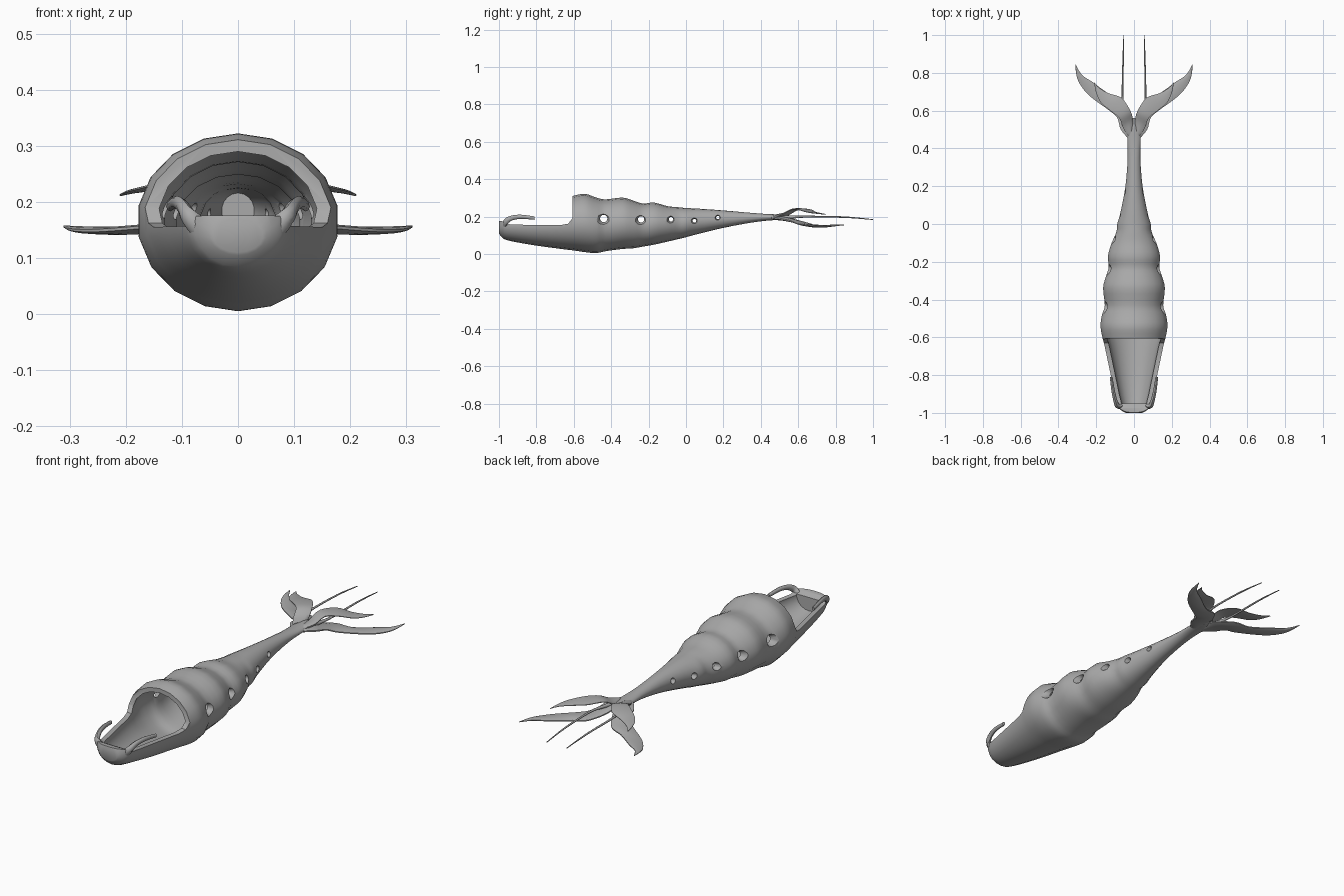
import bpy, bmesh, math
from mathutils import Vector

cube = bpy.data.objects.get("Cube")
if cube:
    bpy.data.objects.remove(cube, do_unlink=True)

grey = bpy.data.materials.new("plain grey")
grey.use_nodes = True
colour = (0.4, 0.4, 0.4, 1)
grey.diffuse_color = colour
grey.node_tree.nodes["Principled BSDF"].inputs["Base Color"].default_value = colour


def loft(name, rings):
    """Skin a list of equal closed rings and cap both ends."""
    bm = bmesh.new()
    rows = [[bm.verts.new(p) for p in ring] for ring in rings]
    count = len(rows[0])
    for a, b in zip(rows, rows[1:]):
        for i in range(count):
            j = (i + 1) % count
            bm.faces.new((a[i], a[j], b[j], b[i]))
    bm.faces.new(rows[0])
    bm.faces.new(rows[-1])
    bmesh.ops.recalc_face_normals(bm, faces=bm.faces[:])
    mesh = bpy.data.meshes.new(name)
    bm.to_mesh(mesh)
    bm.free()
    mesh.materials.append(grey)
    obj = bpy.data.objects.new(name, mesh)
    bpy.context.collection.objects.link(obj)
    return obj


def ellipse(centre, u, v, sides):
    centre, u, v = Vector(centre), Vector(u), Vector(v)
    angles = [math.tau * i / sides for i in range(sides)]
    return [centre + u * math.sin(a) + v * math.cos(a) for a in angles]


def smooth_rows(rows, steps):
    """Pass a Catmull-Rom curve through rows of numbers."""
    out = []
    for i in range(len(rows) - 1):
        p0, p1 = rows[max(i - 1, 0)], rows[i]
        p2, p3 = rows[i + 1], rows[min(i + 2, len(rows) - 1)]
        for s in range(steps):
            t = s / steps
            out.append([b + t / 2 * (c - a + t * (2 * a - 5 * b + 4 * c - d
                        + t * (3 * b - 3 * c + d - a)))
                        for a, b, c, d in zip(p0, p1, p2, p3)])
    return out + [list(rows[-1])]


def hull_ring(y, half_width, bottom, top):
    return ellipse((0, y, (top + bottom) / 2), (half_width, 0, 0),
                   (0, 0, (top - bottom) / 2), 18)


def shade(obj, degrees):
    bpy.ops.object.select_all(action='DESELECT')
    obj.select_set(True)
    bpy.context.view_layer.objects.active = obj
    bpy.ops.object.shade_smooth_by_angle(angle=math.radians(degrees))


# Body profile: y, half width, bottom, top
stations = smooth_rows([
    (-1, .045, .11, .17), (-.985, .07, .09, .21), (-.95, .092, .072, .24),
    (-.8, .125, .045, .265), (-.65, .157, .025, .3), (-.6, .17, .019, .312),
    (-.54, .18, .01, .322), (-.48, .172, .005, .302), (-.43, .157, .015, .292),
    (-.34, .166, .027, .302), (-.28, .152, .031, .285), (-.23, .136, .04, .27),
    (-.17, .14, .05, .275), (-.1, .12, .066, .256), (-.04, .094, .08, .25),
    (0, .09, .09, .246), (.06, .073, .106, .243), (.2, .046, .14, .233),
    (.35, .034, .168, .22), (.45, .036, .18, .213), (.52, .036, .182, .212),
    (.56, .012, .19, .205)], 3)
body = loft("body", [hull_ring(*s) for s in stations])

# Hollow inside
cutters = [loft("cavity", [hull_ring(y, w - .025, b + .024, t - .021)
                           for y, w, b, t in stations if -.965 < y < .16])]

# Open front deck
deck = [(-1.1, .5), (-1.1, .178), (-.975, .175), (-.94, .157), (-.67, .155),
        (-.63, .162), (-.608, .19), (-.602, .5)]
cutters.append(loft("deck_cut", [[(x, y, z) for y, z in deck] for x in (-.4, .4)]))

# Flared side holes
for y, z, r in [(-.44, .19, .02), (-.24, .185, .017), (-.08, .186, .012),
                (.045, .178, .01), (.17, .195, .009)]:
    w = min(stations, key=lambda s: abs(s[0] - y))[1]
    flare = [(-w - .02, 2.3), (-w + .025, 1), (w - .025, 1), (w + .02, 2.3)]
    cutters.append(loft("hole_cut", [ellipse((x, y, z), (0, r * k, 0), (0, 0, r * k), 12)
                                     for x, k in flare]))

for cutter in cutters:
    cutter.hide_render = True
    mod = body.modifiers.new("cut", 'BOOLEAN')
    mod.operation = 'DIFFERENCE'
    mod.solver = 'EXACT'
    mod.object = cutter
graph = bpy.context.evaluated_depsgraph_get()
carved = bpy.data.meshes.new_from_object(body.evaluated_get(graph))
body.modifiers.clear()
body.data = carved
for cutter in cutters:
    bpy.data.objects.remove(cutter, do_unlink=True)
shade(body, 40)


def blade(name, rows, side):
    """Thin fin from rows of lead x, lead y, trail x, trail y, z, thickness."""
    rings = []
    for lx, ly, tx, ty, z, thick in smooth_rows(rows, 4):
        lead, trail = Vector((side * lx, ly, z)), Vector((side * tx, ty, z))
        rings.append(ellipse((lead + trail) / 2, (lead - trail) / 2,
                             (0, 0, thick / 2), 10))
    shade(loft(name, rings), 60)


def tube(name, rows, side, flat=1):
    """Tapered tube from rows of x, y, z, radius."""
    path = smooth_rows(rows, 5)
    rings = []
    for i, (x, y, z, r) in enumerate(path):
        a, b = path[max(i - 1, 0)], path[min(i + 1, len(path) - 1)]
        along = Vector((side * (b[0] - a[0]), b[1] - a[1], b[2] - a[2])).normalized()
        across = along.cross(Vector((0, 0, 1))).normalized()
        rings.append(ellipse((side * x, y, z), across * r * flat,
                             across.cross(along) * r, 8))
    shade(loft(name, rings), 50)


lower_fin = [(.03, .45, .004, .5, .196, .028), (.072, .5, .004, .555, .188, .022),
             (.09, .56, .02, .605, .175, .018), (.13, .597, .065, .67, .16, .016),
             (.235, .675, .13, .69, .15, .016), (.285, .735, .215, .75, .149, .014),
             (.305, .785, .275, .79, .152, .01), (.311, .845, .309, .845, .156, .004)]
upper_fin = [(.03, .46, .004, .51, .2, .026), (.06, .51, .004, .555, .213, .018),
             (.08, .56, .02, .605, .238, .012), (.125, .597, .065, .67, .237, .01),
             (.175, .64, .13, .692, .225, .009), (.2, .69, .18, .718, .218, .007),
             (.211, .748, .208, .748, .212, .004)]
feeler = [(.02, .49, .197, .012), (.045, .57, .198, .008), (.06, .66, .2, .005),
          (.058, .85, .197, .004), (.054, 1, .184, .002)]
horn = [(.066, -.965, .15, .018), (.088, -.962, .174, .016), (.1, -.93, .193, .013),
        (.111, -.88, .199, .011), (.121, -.81, .192, .009)]

# Mirrored tail and front parts
for label, side in (("left", 1), ("right", -1)):
    blade(label + "_lower_fin", lower_fin, side)
    blade(label + "_upper_fin", upper_fin, side)
    tube(label + "_feeler", feeler, side)
    tube(label + "_horn", horn, side, .8)
